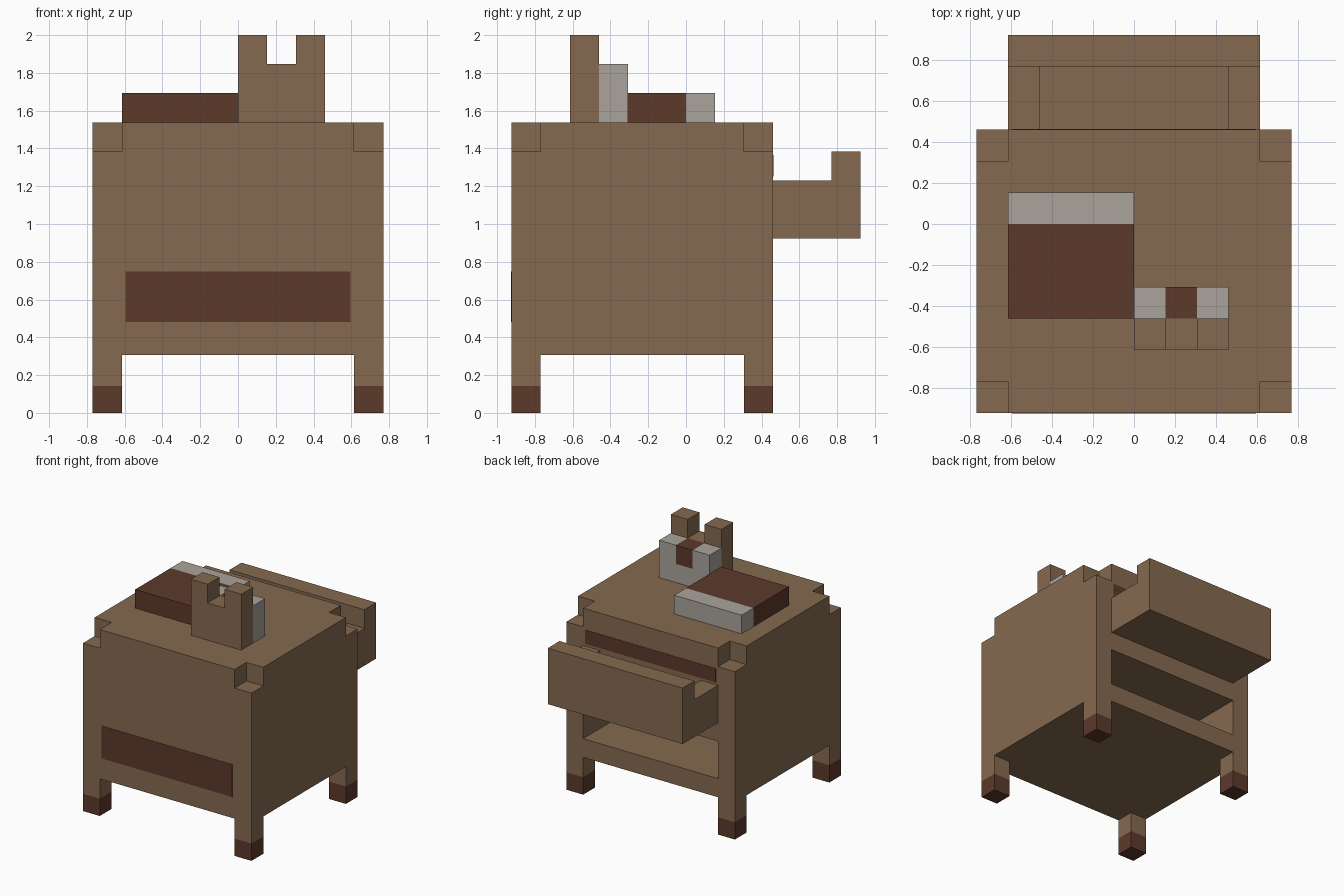
import bpy, bmesh
from mathutils import Vector

U = 2 / 13          # one block of the grid the cabinet is built on

cube = bpy.data.objects.get("Cube")
if cube:
    bpy.data.objects.remove(cube, do_unlink=True)


def material(name, rgb):
    m = bpy.data.materials.new(name)
    m.use_nodes = True
    colour = (*rgb, 1)
    m.diffuse_color = colour
    m.node_tree.nodes["Principled BSDF"].inputs["Base Color"].default_value = colour
    return m


wood = material("wood brown", (0.235, 0.143, 0.080))
dark = material("dark red brown", (0.107, 0.041, 0.024))
pale = material("pale grey", (0.40, 0.37, 0.33))


def cells(x, y, z):
    return {(i, j, k) for i in range(*x) for j in range(*y) for k in range(*z)}


def shell(name, blocks, mats, cut=None, rule=None):
    """Skin a set of grid blocks with only its outer faces, merged into flats."""
    bm = bmesh.new()
    for c in blocks:
        for axis in range(3):
            for s in (0, 1):
                near = list(c)
                near[axis] += 2 * s - 1
                if tuple(near) in blocks:
                    continue
                a, b = (axis + 1) % 3, (axis + 2) % 3
                ring = [(0, 0), (1, 0), (1, 1), (0, 1)]
                verts = []
                for p, q in (ring if s else ring[::-1]):
                    v = Vector(c)
                    v[axis] += s
                    v[a] += p
                    v[b] += q
                    verts.append(bm.verts.new(v * U))
                bm.faces.new(verts)
    bmesh.ops.remove_doubles(bm, verts=bm.verts, dist=U / 100)
    if cut:
        bmesh.ops.bisect_plane(bm, geom=bm.verts[:] + bm.edges[:] + bm.faces[:],
                               plane_co=(0, 0, cut), plane_no=(0, 0, 1))
    if rule:
        for f in bm.faces:
            f.material_index = rule(f.calc_center_median())
    bmesh.ops.dissolve_limit(bm, angle_limit=0.01, verts=bm.verts, edges=bm.edges,
                             delimit={'MATERIAL'})
    mesh = bpy.data.meshes.new(name)
    bm.to_mesh(mesh)
    bm.free()
    for m in mats:
        mesh.materials.append(m)
    obj = bpy.data.objects.new(name, mesh)
    bpy.context.collection.objects.link(obj)
    return obj


def plate(name, x, y, z, mat):
    bpy.ops.mesh.primitive_cube_add(size=1)
    obj = bpy.context.object
    obj.name = name
    spans = (x, y, z)
    obj.location = [(a + b) / 2 for a, b in spans]
    obj.scale = [b - a for a, b in spans]
    obj.data.materials.append(mat)


# Cabinet: block with notched top corners, open shelf at the back, and four legs
body = cells((-5, 5), (-6, 3), (2, 10)) - cells((-4, 4), (-5, 3), (3, 5))
for x in (-5, 4):
    for y in (-6, 2):
        body -= cells((x, x + 1), (y, y + 1), (9, 10))
        body |= cells((x, x + 1), (y, y + 1), (0, 2))
foot = 0.93 * U
shell("cabinet", body, [wood, dark], cut=foot,
      rule=lambda p: 1 if p.z < foot else 0)

# Drawer pulled out of the back, with a taller outer panel
drawer = cells((-4, 4), (3, 6), (6, 8)) - cells((-3, 3), (3, 5), (7, 8))
drawer |= cells((-4, 4), (5, 6), (8, 9))
shell("drawer", drawer, [wood])

# Painted bands
gap = 0.13 * U
wide = (-4 * U + gap, 4 * U - gap)
plate("front_band", wide, (-6 * U - 0.003, -6 * U + 0.003),
      (3 * U + gap, 5 * U - gap), dark)
plate("back_band", wide, (3 * U - 0.003, 3 * U + 0.003),
      (8 * U + gap, 9 * U - gap), dark)

# Book lying on top: cover with the page edge towards the back
shell("book_cover", cells((-4, 0), (-3, 0), (10, 11)), [dark])
shell("book_pages", cells((-4, 0), (0, 1), (10, 11)), [pale])

# Eared ornament: brown back with two ears, pale face, dark nose
shell("ornament_back", cells((0, 3), (-4, -3), (10, 13)) - {(1, -4, 12)}, [wood])
nose = cells((1, 2), (-3, -2), (11, 12))
shell("ornament_face", cells((0, 3), (-3, -2), (10, 12)) - nose, [pale])
shell("ornament_nose", nose, [dark])
